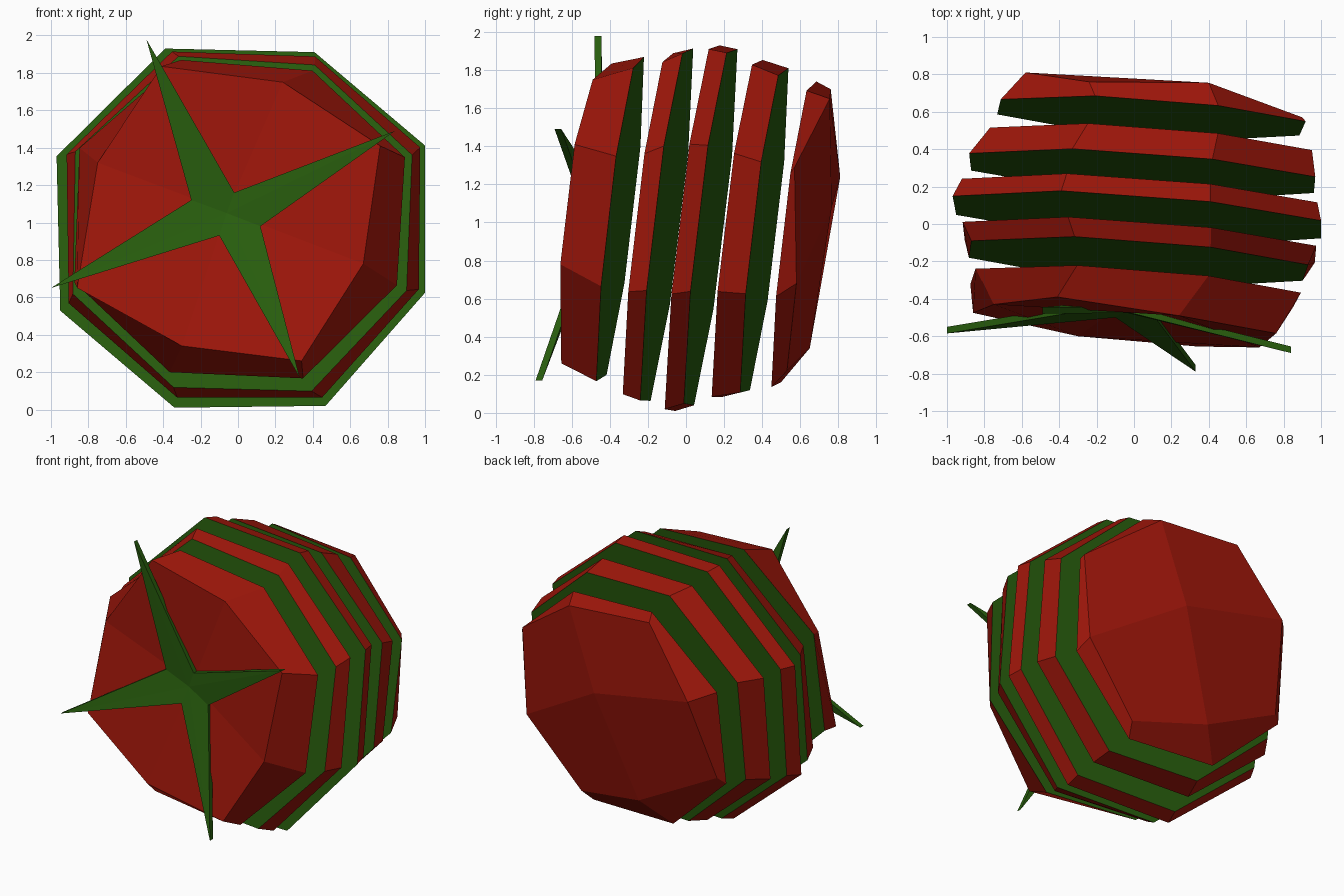
import bpy, bmesh
from math import sin, cos

if "Cube" in bpy.data.objects:
    bpy.data.objects.remove(bpy.data.objects["Cube"])


def material(name, color):
    m = bpy.data.materials.new(name)
    m.diffuse_color = (*color, 1)
    m.use_nodes = True
    m.node_tree.nodes["Principled BSDF"].inputs["Base Color"].default_value = m.diffuse_color
    return m


RED = material("skin_red", (0.34, 0.008, 0.003))
GREEN = material("flesh_green", (0.021, 0.11, 0.004))

# Octagon outline (x, z) of a cut, clockwise from top left, scaled to about -1..1
OCT = [(-.41, 1), (.40, .98), (1, .46), (1, -.36),
       (.46, -.99), (-.36, -1), (-.98, -.46), (-1, .40)]


def cut_ring(c, cx, hx, cz, hz, turn=0):
    """Octagon lying in the tilted cutting plane at depth c, turned clockwise."""
    pts = []
    for u, w in OCT:
        u, w = u * cos(turn) + w * sin(turn), w * cos(turn) - u * sin(turn)
        x, z = cx + hx * u, cz + hz * w
        pts.append((x, c + .12 * (z - .97) - .07 * x, z))
    return pts


def finish(bm, name, mats):
    bmesh.ops.recalc_face_normals(bm, faces=bm.faces[:])
    me = bpy.data.meshes.new(name)
    bm.to_mesh(me)
    bm.free()
    for m in mats:
        me.materials.append(m)
    ob = bpy.data.objects.new(name, me)
    bpy.context.collection.objects.link(ob)
    return ob


def make_slice(name, front, back, front_pole=None, back_pole=None):
    """Red skin between two rings; ends are green cuts, or red caps around a pole."""
    bm = bmesh.new()
    rings = [[bm.verts.new(p) for p in r] for r in (front, back)]
    for i in range(8):
        j = (i + 1) % 8
        bm.faces.new((rings[0][i], rings[0][j], rings[1][j], rings[1][i]))
    for ring, pole in zip(rings, (front_pole, back_pole)):
        if pole:
            v = bm.verts.new(pole)
            for i in range(1, 8, 2):
                bm.faces.new((ring[i], ring[(i + 1) % 8], ring[(i + 2) % 8], v))
        else:
            bm.faces.new(ring).material_index = 1
    finish(bm, name, (RED, GREEN))


# End cap rims
front_rim = [(-.41, -.39, 1.835), (.24, -.49, 1.75), (.76, -.585, 1.41), (.67, -.66, .78),
             (.34, -.655, .26), (-.30, -.60, .34), (-.86, -.475, .65), (-.75, -.43, 1.32)]
back_rim = [(-.24, .76, 1.70), (.40, .755, 1.65), (.90, .57, 1.29), (.86, .58, .68),
            (.46, .53, .22), (-.08, .65, .34), (-.68, .62, .65), (-.58, .81, 1.24)]

# Five slices, front to back
make_slice("front_slice", front_rim, cut_ring(-.35, 0, .87, 1.015, .835, .06),
           front_pole=(-.06, -.43, 1.06))
middle = [
    ((-.20, .015, .90, .99, .885, .04), (-.10, .025, .945, .985, .925, .01)),
    ((.035, .015, .985, .97, .96), (.132, .03, .95, .975, .935)),
    ((.273, .04, .925, .965, .885, .01), (.42, .08, .86, .955, .845, .03)),
]
for n, (f, b) in enumerate(middle):
    make_slice(f"middle_slice_{n + 1}", cut_ring(*f), cut_ring(*b))
make_slice("back_slice", cut_ring(.578, .085, .815, .935, .79, .05), back_rim,
           back_pole=(.195, .765, 1.08))

# Four-pointed leaf star on the front
tips = [(-.49, -.48, 1.98), (.84, -.69, 1.49), (.33, -.79, .17), (-1, -.585, .65)]
notches = [(-.02, -.475, 1.16), (.12, -.51, .98), (-.10, -.50, .93), (-.25, -.46, 1.12)]
bm = bmesh.new()
center = bm.verts.new((-.06, -.47, 1.05))
tv = [bm.verts.new(p) for p in tips]
nv = [bm.verts.new(p) for p in notches]
for i in range(4):
    bm.faces.new((center, nv[i - 1], tv[i]))
    bm.faces.new((center, tv[i], nv[i]))
# Give the leaf thickness straight back
ext = bmesh.ops.extrude_face_region(bm, geom=bm.faces[:], use_keep_orig=True)
bmesh.ops.translate(bm, vec=(0, .035, 0),
                    verts=[g for g in ext["geom"] if isinstance(g, bmesh.types.BMVert)])
finish(bm, "leaf_star", (GREEN,))
